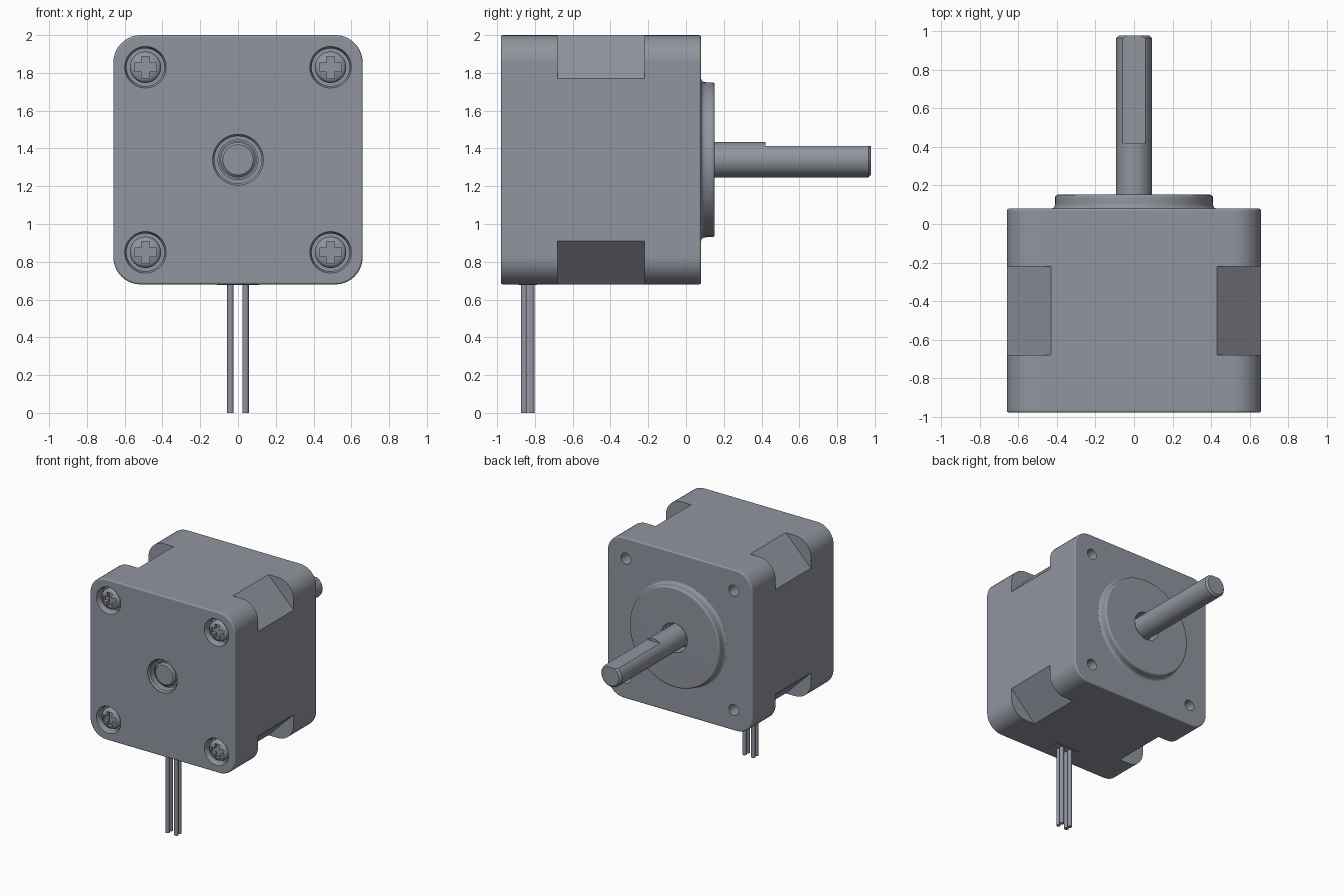
import bpy, bmesh, math
from mathutils import Matrix

if "Cube" in bpy.data.objects:
    bpy.data.objects.remove(bpy.data.objects["Cube"])

CZ = 1.34                       # height of the motor axis
CORNERS = [(sx * 0.49, CZ + sz * 0.49) for sx in (-1, 1) for sz in (-1, 1)]
metal = bpy.data.materials.new("dark_metal")
metal.diffuse_color = (0.284, 0.30, 0.347, 1)
metal.use_nodes = True
metal.node_tree.nodes["Principled BSDF"].inputs["Base Color"].default_value = metal.diffuse_color


def make(name, bm):
    bmesh.ops.recalc_face_normals(bm, faces=bm.faces[:])
    me = bpy.data.meshes.new(name)
    bm.to_mesh(me)
    bm.free()
    me.materials.append(metal)
    ob = bpy.data.objects.new(name, me)
    bpy.context.collection.objects.link(ob)
    return ob


def activate(ob):
    bpy.ops.object.select_all(action='DESELECT')
    ob.select_set(True)
    bpy.context.view_layer.objects.active = ob


def smooth(ob):
    """Smooth shading, with large flat faces kept flat."""
    activate(ob)
    bpy.ops.object.shade_smooth_by_angle(angle=math.radians(35))
    m = ob.modifiers.new("flat_normals", 'WEIGHTED_NORMAL')
    m.keep_sharp = True
    return ob


def lathe(name, profile, x=0, z=CZ, steps=48, closed=False):
    """Revolve (radius, y) points around an axis parallel to y."""
    bm = bmesh.new()
    vs = [bm.verts.new((x + r, y, z)) for r, y in profile]
    for a, b in zip(vs, vs[1:]):
        bm.edges.new((a, b))
    if closed:
        bm.edges.new((vs[-1], vs[0]))
    bmesh.ops.spin(bm, geom=bm.verts[:] + bm.edges[:], cent=(x, 0, z), axis=(0, 1, 0),
                   angle=math.tau, steps=steps, use_duplicate=False)
    bmesh.ops.remove_doubles(bm, verts=bm.verts[:], dist=1e-5)
    return make(name, bm)


def box(name, centre, size, turn=0):
    bm = bmesh.new()
    bmesh.ops.create_cube(bm, size=1, matrix=Matrix.Translation(centre)
                          @ Matrix.Rotation(turn, 4, 'Y') @ Matrix.Diagonal((*size, 1)))
    return make(name, bm)


def cut(ob, cutters):
    for c in cutters:
        m = ob.modifiers.new("cut", 'BOOLEAN')
        m.operation, m.solver, m.object = 'DIFFERENCE', 'EXACT', c
        activate(ob)
        bpy.ops.object.modifier_apply(modifier=m.name)
        bpy.data.objects.remove(c)


# Motor body: box with rounded long edges and slightly softened end faces
bm = bmesh.new()
bmesh.ops.create_cube(bm, size=1, matrix=Matrix.Translation((0, -0.45, CZ))
                      @ Matrix.Diagonal((1.32, 1.06, 1.32, 1)))
long_edges = [e for e in bm.edges if abs(e.verts[0].co.y - e.verts[1].co.y) > 0.5]
bmesh.ops.bevel(bm, geom=long_edges, offset=0.145, segments=10, profile=0.5, affect='EDGES')
rims = [e for e in bm.edges if abs(e.verts[0].co.y - e.verts[1].co.y) < 1e-4]
bmesh.ops.bevel(bm, geom=rims, offset=0.012, segments=4, profile=0.5, affect='EDGES')
body = make("motor_body", bm)

# Flat 45 degree cuts across the corners of the middle section
cutters = []
d = 1.09 / math.sqrt(2) + 0.3
for i in range(4):
    a = math.pi / 4 + i * math.pi / 2
    cutters.append(box("corner_cutter", (d * math.cos(a), -0.45, CZ + d * math.sin(a)),
                       (0.6, 0.46, 0.6), math.pi / 4))
# Screw counterbores in front, mounting holes in back, shaft openings in both
for x, z in CORNERS:
    cutters.append(lathe("bore_cutter", [(0, -1.1), (0.11, -1.1), (0.11, -0.975), (0.1, -0.96),
                                         (0.1, -0.91), (0, -0.91)], x, z))
    cutters.append(lathe("hole_cutter", [(0, 0.2), (0.045, 0.2), (0.045, -0.12), (0, -0.14)],
                         x, z, 24))
cutters.append(lathe("rear_cutter", [(0, -1.1), (0.135, -1.1), (0.135, -0.975), (0.125, -0.962),
                                     (0.125, -0.88), (0, -0.88)]))
cutters.append(lathe("front_cutter", [(0, 0.3), (0.118, 0.3), (0.118, 0.03), (0, 0.03)]))
cut(body, cutters)
smooth(body)

# Raised pilot ring around the shaft, with a small fillet at its foot
smooth(lathe("pilot_boss", [(0.118, 0.07), (0.428, 0.07), (0.428, 0.0802), (0.42, 0.083),
                            (0.414, 0.089), (0.411, 0.098), (0.41, 0.11), (0.41, 0.138),
                            (0.408, 0.145), (0.403, 0.15), (0.396, 0.152), (0.118, 0.152)],
             steps=72, closed=True))

# Bearing rings set into the openings
smooth(lathe("front_bearing", [(0.098, 0.02), (0.098, 0.07), (0.106, 0.07), (0.106, 0.02)],
             closed=True))
smooth(lathe("rear_bearing", [(0.097, -0.87), (0.097, -0.93), (0.108, -0.93), (0.108, -0.87)],
             closed=True))

# Shaft with a flat milled on its top
shaft = lathe("shaft", [(0, -0.955), (0.08, -0.955), (0.093, -0.943), (0.093, 0.965),
                        (0.078, 0.98), (0, 0.98)])
cut(shaft, [box("flat_cutter", (0, 0.77, 1.512), (0.4, 0.7, 0.2))])
smooth(shaft)

# Cross-head screws
x0, z0 = CORNERS[0]
screw = lathe("screw_1", [(0, -0.90), (0.083, -0.90), (0.083, -0.945), (0.079, -0.957),
                          (0.068, -0.966), (0.035, -0.972), (0, -0.974)], x0, z0)
cut(screw, [box("slot_cutter", (x0, -0.97, z0), s)
            for s in ((0.116, 0.06, 0.044), (0.044, 0.0602, 0.116))])
smooth(screw)
for n, (x, z) in enumerate(CORNERS[1:], 2):
    ob = bpy.data.objects.new(f"screw_{n}", screw.data)
    ob.location = (x - x0, 0, z - z0)
    bpy.context.collection.objects.link(ob)

# Wire outlet and four lead wires
box("wire_outlet", (0, -0.838, 0.69), (0.22, 0.1, 0.028))
for n, (x, y) in enumerate([(sx * 0.04, y) for sx in (-1, 1) for y in (-0.857, -0.818)], 1):
    bm = bmesh.new()
    bmesh.ops.create_cone(bm, cap_ends=True, segments=20, radius1=0.017, radius2=0.017,
                          depth=0.69, matrix=Matrix.Translation((x, y, 0.345)))
    smooth(make(f"wire_{n}", bm))
